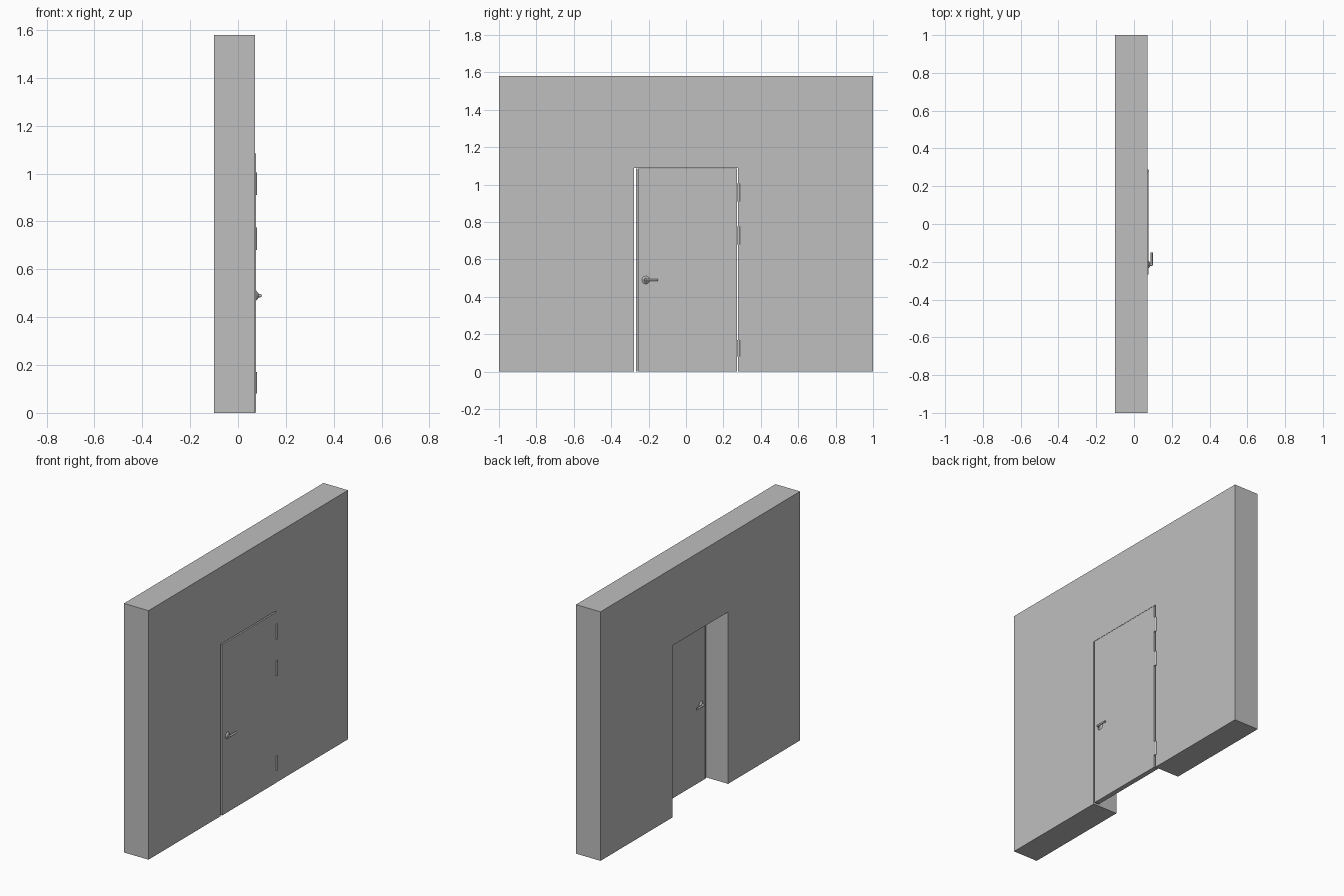
import bpy, bmesh, math
from mathutils import Matrix, Vector

if "Cube" in bpy.data.objects:
    bpy.data.objects.remove(bpy.data.objects["Cube"], do_unlink=True)

grey = bpy.data.materials.new("light_grey")
grey.use_nodes = True
GREY = (0.52, 0.52, 0.52, 1)
grey.diffuse_color = GREY
grey.node_tree.nodes["Principled BSDF"].inputs["Base Color"].default_value = GREY


def add(name, bm, smooth=False):
    mesh = bpy.data.meshes.new(name)
    bmesh.ops.recalc_face_normals(bm, faces=bm.faces)
    bm.to_mesh(mesh)
    bm.free()
    mesh.materials.append(grey)
    obj = bpy.data.objects.new(name, mesh)
    bpy.context.collection.objects.link(obj)
    if smooth:
        bpy.ops.object.select_all(action='DESELECT')
        obj.select_set(True)
        bpy.context.view_layer.objects.active = obj
        bpy.ops.object.shade_smooth_by_angle(angle=math.radians(35))
    return obj


def slab(name, outline, x0, x1):
    """Extrude a (y, z) outline from x0 to x1."""
    bm = bmesh.new()
    face = bm.faces.new([bm.verts.new((x0, y, z)) for y, z in outline])
    out = bmesh.ops.extrude_face_region(bm, geom=[face])
    verts = [g for g in out["geom"] if isinstance(g, bmesh.types.BMVert)]
    bmesh.ops.translate(bm, verts=verts, vec=(x1 - x0, 0, 0))
    return add(name, bm)


def rect(y0, y1, z0, z1):
    return [(y0, z0), (y1, z0), (y1, z1), (y0, z1)]


def rod(bm, start, end, r1, r2, sides=20):
    """Add a round or tapered bar between two points."""
    a, b = Vector(start), Vector(end)
    turn = (b - a).to_track_quat('Z', 'Y').to_matrix().to_4x4()
    bmesh.ops.create_cone(bm, cap_ends=True, segments=sides, radius1=r1, radius2=r2,
                          depth=(b - a).length,
                          matrix=Matrix.Translation((a + b) / 2) @ turn)


# Wall with a doorway
FRONT, INNER, JAMB, HEAD = 0.072, 0.045, 0.279, 1.09
slab("wall", [(-1, 0), (-JAMB, 0), (-JAMB, HEAD), (JAMB, HEAD), (JAMB, 0),
              (1, 0), (1, 1.58), (-1, 1.58)], -0.1, FRONT)

# Door leaf and its closing edge strip
DOOR_FACE = 0.076
slab("door_leaf", rect(-0.257, 0.272, 0.002, 1.085), INNER, DOOR_FACE)
slab("door_edge_strip", rect(-0.267, -0.258, 0.002, 1.085), INNER, DOOR_FACE)

# Hinges: barrel bridging the gap beside the leaf
for label, z0, z1 in (("lower", 0.08, 0.17), ("middle", 0.68, 0.775), ("upper", 0.91, 1.005)):
    bm = bmesh.new()
    rod(bm, (0.071, 0.281, z0), (0.071, 0.281, z1), 0.009, 0.009)
    add(label + "_hinge", bm, True)

# Lever handles on both sides of the leaf
for label, face, side in (("outer", DOOR_FACE, 1), ("inner", INNER, -1)):
    Y, Z = -0.215, 0.49
    tip = face + side * 0.018
    bm = bmesh.new()
    rod(bm, (face, Y, Z), (face + side * 0.009, Y, Z), 0.021, 0.01)
    add(label + "_handle_rose", bm, True)
    bm = bmesh.new()
    rod(bm, (face, Y, Z), (tip, Y, Z), 0.007, 0.007)
    rod(bm, (tip, Y - 0.006, Z), (tip, -0.15, Z), 0.006, 0.006)
    add(label + "_handle_lever", bm, True)
